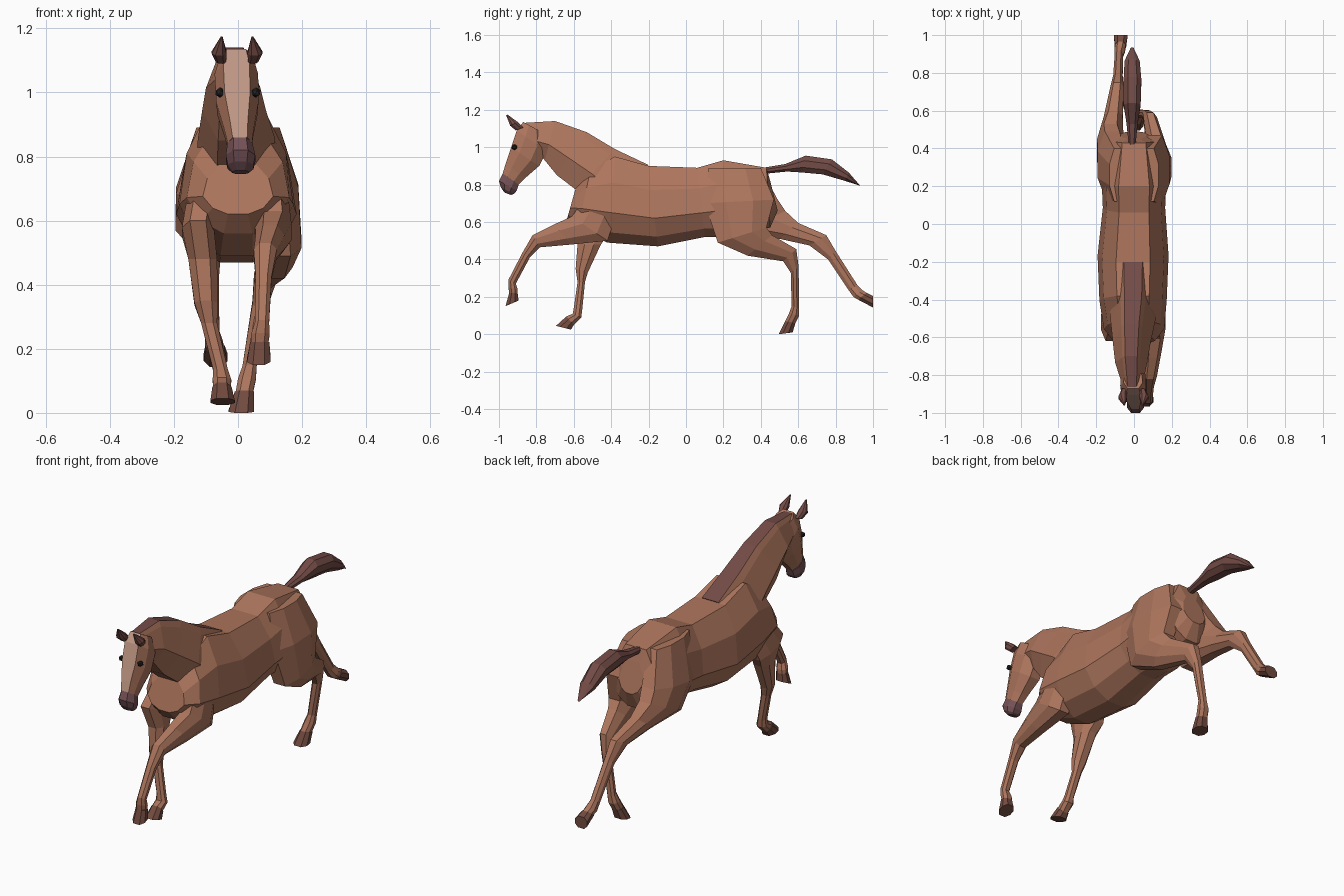
import bpy, bmesh

def material(name, r, g, b):
    m = bpy.data.materials.new(name)
    m.diffuse_color = (r, g, b, 1)
    return m

COAT = material("coat", .42, .18, .11)
DARK = material("dark_hair", .17, .07, .06)
BLAZE = material("blaze", .52, .31, .23)
NOSE = material("muzzle_skin", .17, .08, .09)
HOOF = material("hoof_horn", .17, .07, .05)
EYE = material("eye_dark", .02, .015, .015)

LIMB = [(0, .5), (.3, 1), (.7, 1), (1, .5)]
TRUNK = [(0, .48), (.3, .87), (.65, 1), (.88, .72), (1, .28)]
NECK = [(0, .38), (.12, .55), (.6, 1), (1, .5)]
SKULL = [(0, .6), (.3, 1), (.7, .95), (1, .45)]

def loft(name, sections, mat=COAT, profile=LIMB, strip=None):
    """Section: side-view edge points (y1, z1) to (y2, z2), centre x, half width.
    Profile: (fraction from first to second edge point, fraction of half width)."""
    ring = [(t, w) for t, w in profile] + [(t, -w) for t, w in reversed(profile)]
    n = len(ring)
    bm = bmesh.new()
    rows = [[bm.verts.new((x + w * hw, y1 + (y2 - y1) * t, z1 + (z2 - z1) * t))
             for t, w in ring] for y1, z1, y2, z2, x, hw in sections]
    for a, b in zip(rows, rows[1:]):
        for i in range(n):
            j = (i + 1) % n
            f = bm.faces.new((a[i], a[j], b[j], b[i]))
            f.material_index = int(strip is not None and i == n - 1)
    bm.faces.new(rows[0])
    bm.faces.new(rows[-1])
    bmesh.ops.recalc_face_normals(bm, faces=bm.faces)
    me = bpy.data.meshes.new(name)
    bm.to_mesh(me)
    bm.free()
    me.materials.append(mat)
    if strip:
        me.materials.append(strip)
    ob = bpy.data.objects.new(name, me)
    bpy.context.collection.objects.link(ob)
    return ob

# Trunk from rump to chest
loft("body", [
    (.45, .82, .49, .66, 0, .07), (.43, .89, .45, .57, 0, .13),
    (.20, .93, .20, .52, 0, .17), (.06, .89, .10, .52, 0, .165),
    (-.20, .90, -.15, .47, -.005, .188), (-.38, .95, -.42, .49, -.005, .178),
    (-.51, .88, -.58, .56, 0, .16), (-.59, .78, -.635, .62, 0, .11)], profile=TRUNK)

# Neck with the mane along its crest
loft("neck", [
    (-.20, .905, -.42, .60, -.005, .13), (-.38, .99, -.585, .77, -.005, .12),
    (-.53, 1.08, -.69, .85, -.012, .10), (-.70, 1.14, -.755, .93, -.015, .085),
    (-.87, 1.13, -.80, .98, -.01, .06)], profile=NECK, strip=DARK)

# Head with pale face, then muzzle
loft("head", [
    (-.87, 1.135, -.77, 1.08, -.005, .05), (-.905, 1.09, -.745, .98, -.005, .068),
    (-.935, 1.0, -.785, .90, -.002, .066), (-.965, .91, -.86, .835, .003, .046),
    (-.98, .86, -.895, .80, .006, .038)], profile=SKULL, strip=BLAZE)
loft("muzzle", [
    (-.98, .86, -.895, .80, .006, .039), (-1.0, .82, -.905, .768, .008, .046),
    (-.99, .785, -.92, .75, .008, .04), (-.97, .757, -.935, .745, .008, .025)], NOSE)

# Ears and eyes
for side, s in (("left", -1), ("right", 1)):
    loft(side + "_ear", [
        (-.91, 1.09, -.87, 1.105, s * .05 - .003, .016),
        (-.94, 1.115, -.90, 1.135, s * .056 - .003, .023),
        (-.962, 1.172, -.955, 1.175, s * .048 - .003, .003)], DARK)
    bpy.ops.mesh.primitive_ico_sphere_add(subdivisions=1, radius=.016,
                                          location=(s * .056, -.917, 1.0))
    eye = bpy.context.object
    eye.name = side + "_eye"
    eye.data.materials.append(EYE)

# Tail streaming backwards
loft("tail", [
    (.41, .89, .44, .86, -.01, .018), (.53, .91, .54, .87, -.01, .03),
    (.64, .955, .62, .865, -.01, .045), (.78, .935, .73, .855, -.008, .047),
    (.87, .865, .85, .82, -.01, .04), (.935, .79, .925, .797, -.01, .008)], DARK)

# Right front leg reaching forward
loft("right_front_leg", [
    (-.52, .76, -.36, .68, .10, .05), (-.61, .63, -.42, .50, .11, .057),
    (-.71, .585, -.61, .48, .10, .045), (-.82, .53, -.78, .465, .085, .036),
    (-.875, .435, -.835, .41, .08, .025), (-.95, .29, -.91, .27, .075, .022),
    (-.95, .25, -.90, .24, .07, .029), (-.945, .222, -.90, .22, .068, .027)])
loft("right_front_hoof", [
    (-.945, .222, -.90, .22, .068, .03), (-.965, .15, -.895, .18, .065, .037)], HOOF)

# Left front leg under the chest
loft("left_front_leg", [
    (-.52, .74, -.36, .68, -.10, .05), (-.62, .60, -.42, .53, -.125, .05),
    (-.58, .48, -.455, .48, -.11, .045), (-.59, .35, -.525, .33, -.10, .036),
    (-.58, .28, -.54, .28, -.09, .025), (-.60, .14, -.555, .13, -.055, .023),
    (-.605, .11, -.56, .09, -.05, .029), (-.64, .095, -.60, .05, -.05, .027)])
loft("left_front_hoof", [
    (-.64, .095, -.60, .05, -.05, .03), (-.695, .045, -.615, .025, -.048, .038)], HOOF)

# Right hind leg planted, with its haunch
loft("right_hind_leg", [
    (.12, .89, .40, .89, .08, .05), (.10, .70, .47, .72, .11, .078),
    (.17, .49, .43, .57, .13, .068), (.33, .42, .46, .53, .12, .05),
    (.52, .39, .59, .455, .085, .035), (.56, .33, .602, .36, .07, .025),
    (.565, .15, .605, .14, .036, .022), (.55, .11, .605, .10, .028, .028),
    (.53, .07, .585, .06, .02, .027)])
loft("right_hind_hoof", [
    (.53, .07, .585, .06, .02, .03), (.495, 0, .57, .01, .01, .04)], HOOF)

# Left hind leg pushing off behind
loft("left_hind_leg", [
    (.12, .89, .40, .89, -.08, .05), (.14, .67, .49, .72, -.115, .078),
    (.27, .53, .53, .66, -.125, .07), (.50, .51, .60, .595, -.11, .05),
    (.66, .475, .75, .53, -.09, .036), (.76, .40, .80, .445, -.085, .025),
    (.87, .235, .915, .265, -.08, .022), (.895, .20, .945, .235, -.075, .028),
    (.92, .185, .965, .222, -.072, .027)])
loft("left_hind_hoof", [
    (.92, .185, .965, .222, -.072, .03), (1.0, .143, 1.0, .205, -.07, .037)], HOOF)
